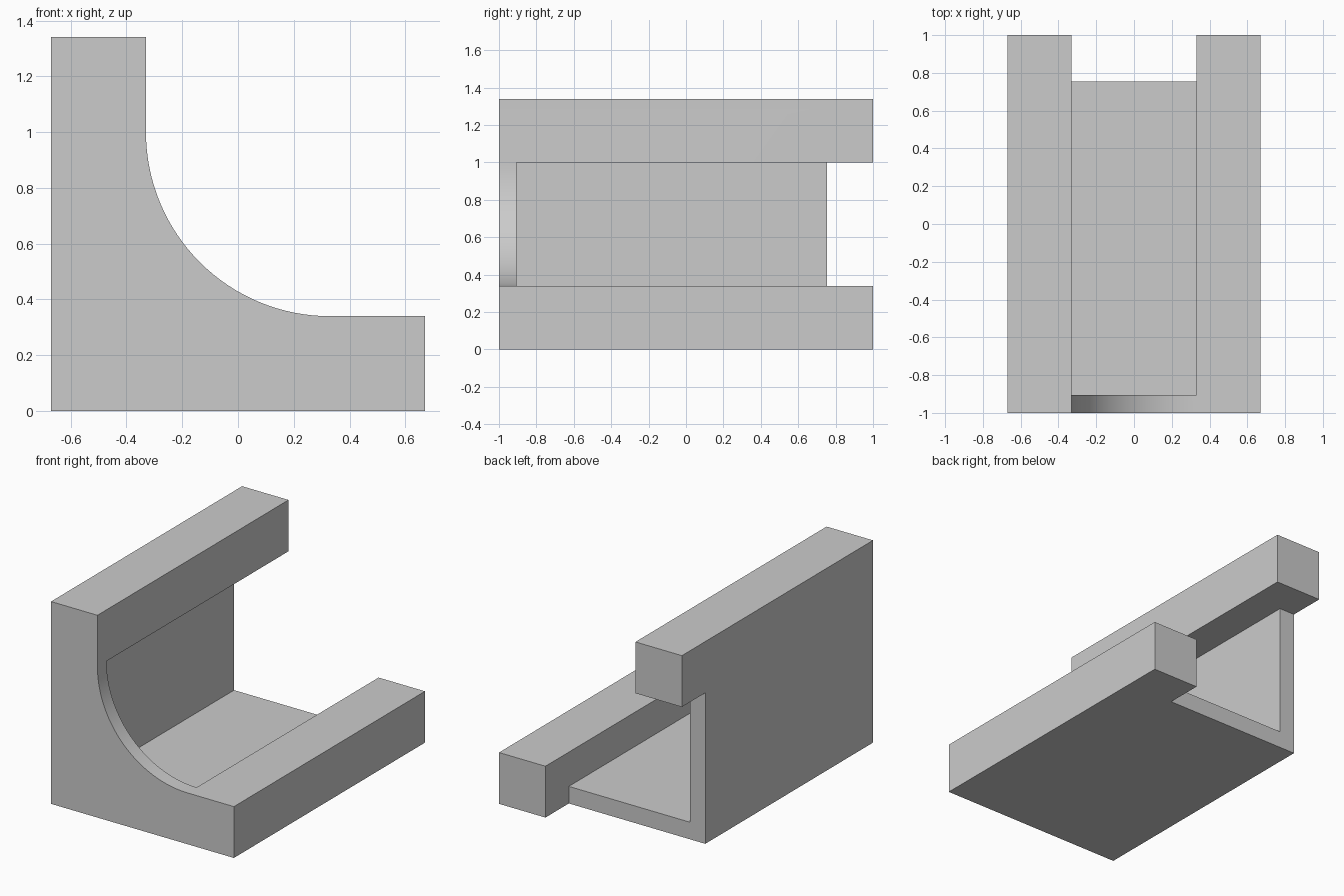
import bpy, bmesh, math

cube = bpy.data.objects.get("Cube")
if cube:
    bpy.data.objects.remove(cube, do_unlink=True)

HALF, INNER = 0.67, 0.33      # outer half width, inner edge of both rails
LOW, HIGH, TOP = 0.34, 1.0, 1.34
WALL = 0.113                  # wall and floor thickness
FRONT, POCKET, BACK, END = -1.0, -0.905, 0.755, 1.0

grey = bpy.data.materials.new("plain grey")
grey.use_nodes = True
grey.diffuse_color = (0.6, 0.6, 0.6, 1)
grey.node_tree.nodes["Principled BSDF"].inputs["Base Color"].default_value = (0.6, 0.6, 0.6, 1)


def extrude_profile(name, points, y0, y1):
    """Solid prism from an x-z outline, running from y0 to y1."""
    bm = bmesh.new()
    face = bm.faces.new([bm.verts.new((x, y0, z)) for x, z in points])
    ext = bmesh.ops.extrude_face_region(bm, geom=[face])
    moved = [v for v in ext["geom"] if isinstance(v, bmesh.types.BMVert)]
    bmesh.ops.translate(bm, verts=moved, vec=(0, y1 - y0, 0))
    bmesh.ops.recalc_face_normals(bm, faces=bm.faces)
    mesh = bpy.data.meshes.new(name)
    bm.to_mesh(mesh)
    bm.free()
    mesh.materials.append(grey)
    obj = bpy.data.objects.new(name, mesh)
    bpy.context.collection.objects.link(obj)
    return obj


def rectangle(x0, x1, z0, z1):
    return [(x0, z0), (x1, z0), (x1, z1), (x0, z1)]


# Main body: L outline with a concave quarter circle
STEPS = 32
radius = HIGH - LOW
arc = []
for i in range(STEPS + 1):
    a = math.pi / 2 * i / STEPS
    arc.append((INNER - radius * math.sin(a), HIGH - radius * math.cos(a)))
outline = [(-HALF, 0), (HALF, 0), (HALF, LOW)] + arc + [(-INNER, TOP), (-HALF, TOP)]
body = extrude_profile("angle_bracket", outline, FRONT, END)

# Hollow behind the front plate, then the shortened back of wall and floor
cutters = [
    extrude_profile("pocket_cutter", rectangle(WALL - HALF, INNER, WALL, HIGH), POCKET, END + 0.2),
    extrude_profile("back_cutter", rectangle(-HALF - 0.2, INNER, -0.2, HIGH), BACK, END + 0.3),
]
bpy.ops.object.select_all(action='DESELECT')
body.select_set(True)
bpy.context.view_layer.objects.active = body
for cutter in cutters:
    cutter.hide_render = True
    mod = body.modifiers.new(cutter.name, 'BOOLEAN')
    mod.operation = 'DIFFERENCE'
    mod.solver = 'EXACT'
    mod.object = cutter
    bpy.ops.object.modifier_apply(modifier=mod.name)
    bpy.data.objects.remove(cutter, do_unlink=True)

# Smooth curve, crisp corners
bpy.ops.object.shade_smooth_by_angle(angle=math.radians(30))
